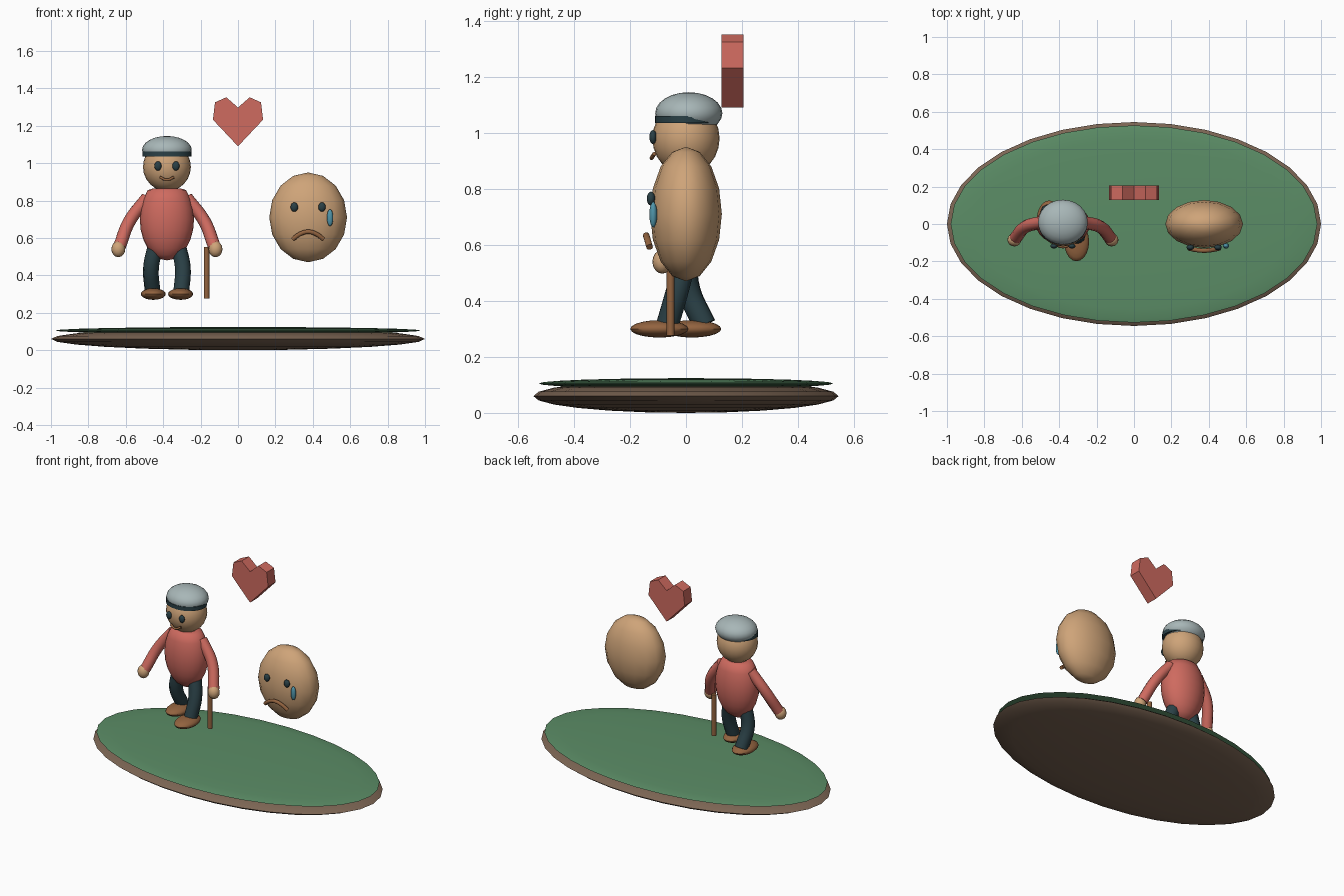
import bpy, bmesh
from math import radians

if "Cube" in bpy.data.objects:
    bpy.data.objects.remove(bpy.data.objects["Cube"])


def material(name, rgb):
    m = bpy.data.materials.new(name)
    m.diffuse_color = (*rgb, 1)
    m.use_nodes = True
    m.node_tree.nodes["Principled BSDF"].inputs["Base Color"].default_value = m.diffuse_color
    return m


SKIN = material("skin", (0.62, 0.37, 0.19))
RED = material("red", (0.62, 0.145, 0.115))
DARK = material("dark_teal", (0.023, 0.051, 0.061))
BROWN = material("brown", (0.29, 0.125, 0.05))
GREY = material("grey", (0.39, 0.47, 0.475))
GREEN = material("grass", (0.105, 0.266, 0.133))
EARTH = material("earth", (0.20, 0.13, 0.087))
BLUE = material("tear_blue", (0.08, 0.30, 0.40))


def finish(name, mat):
    ob = bpy.context.object
    ob.name = name
    ob.data.materials.clear()
    ob.data.materials.append(mat)
    bpy.ops.object.shade_smooth_by_angle(angle=radians(40))
    return ob


def ball(name, mat, loc, radii, seg=24, rings=12):
    bpy.ops.mesh.primitive_uv_sphere_add(segments=seg, ring_count=rings, radius=1, location=loc)
    bpy.context.object.scale = radii
    bpy.ops.object.transform_apply(location=False, rotation=False, scale=True)
    ob = finish(name, mat)
    bpy.ops.object.shade_smooth()
    return ob


def rod(name, mat, loc, radii, depth, sides=32):
    bpy.ops.mesh.primitive_cylinder_add(vertices=sides, radius=1, depth=depth, location=loc)
    bpy.context.object.scale = (radii[0], radii[1], 1)
    bpy.ops.object.transform_apply(location=False, rotation=False, scale=True)
    return finish(name, mat)


def tube(name, mat, points, radius):
    cu = bpy.data.curves.new(name, 'CURVE')
    cu.dimensions = '3D'
    cu.bevel_depth = radius
    cu.bevel_resolution = 3
    cu.resolution_u = 6
    cu.use_fill_caps = True
    sp = cu.splines.new('BEZIER')
    sp.bezier_points.add(len(points) - 1)
    for bp, p in zip(sp.bezier_points, points):
        bp.co = p
        bp.handle_left_type = bp.handle_right_type = 'AUTO'
    ob = bpy.data.objects.new(name, cu)
    bpy.context.collection.objects.link(ob)
    bpy.ops.object.select_all(action='DESELECT')
    bpy.context.view_layer.objects.active = ob
    ob.select_set(True)
    bpy.ops.object.convert(target='MESH')
    return finish(name, mat)


# ground: flattened earth and grass discs
ball("earth_base", EARTH, (0, 0, 0.06), (1, 0.545, 0.06), 32, 12)
ball("grass_top", GREEN, (0, 0, 0.105), (0.98, 0.527, 0.019), 32, 12)

# standing figure: body with flattened shoulders, head, cap
X = -0.38
body = ball("body", RED, (X, 0, 0.70), (0.145, 0.11, 0.22))
for v in body.data.vertices:
    v.co.z = min(v.co.z, 0.165)
ball("head", SKIN, (X, 0, 0.98), (0.128, 0.12, 0.13))
ball("cap", GREY, (X, 0.01, 1.07), (0.133, 0.12, 0.075))
rod("cap_band", DARK, (X, -0.001, 1.048), (0.131, 0.11), 0.026)

# paired parts; the right leg steps forward
for side, s, step in (("left", -1, 1), ("right", 1, -1)):
    ball(side + "_eye", DARK, (X + s * 0.048, -0.118, 0.985), (0.019, 0.013, 0.025), 16, 8)
    tube(side + "_arm", RED, [(X + s * 0.105, 0.01, 0.815), (X + s * 0.2, -0.015, 0.69),
                              (X + s * 0.253, -0.075, 0.555)], 0.034)
    ball(side + "_hand", SKIN, (X + s * 0.26, -0.085, 0.54), (0.037, 0.035, 0.043), 16, 8)
    tube(side + "_leg", DARK, [(X + s * 0.06, 0, 0.56), (X + s * 0.085, step * 0.02 - 0.01, 0.44),
                               (X + s * 0.077, step * 0.066, 0.315)], 0.042)
    foot_y = -0.095 if s > 0 else 0.022
    ball(side + "_shoe", BROWN, (X + s * 0.073, foot_y, 0.3), (0.067, 0.104, 0.031), 20, 10)

tube("smile", BROWN, [(X - 0.037, -0.113, 0.925), (X, -0.123, 0.91),
                      (X + 0.037, -0.113, 0.925)], 0.007)
rod("cane", BROWN, (-0.168, -0.055, 0.413), (0.015, 0.014), 0.275, 12)

# floating sad face
F = 0.375
ball("sad_face", SKIN, (F, 0, 0.71), (0.208, 0.128, 0.24), 16, 8)
for side, s in (("left", -1), ("right", 1)):
    ball("sad_%s_eye" % side, DARK, (F + s * 0.074, -0.125, 0.765), (0.02, 0.015, 0.025), 16, 8)
ball("tear", BLUE, (0.492, -0.117, 0.708), (0.017, 0.014, 0.046), 16, 8)
tube("frown", BROWN, [(F - 0.083, -0.13, 0.592), (F - 0.045, -0.138, 0.62), (F, -0.142, 0.633),
                      (F + 0.045, -0.138, 0.62), (F + 0.083, -0.13, 0.592)], 0.012)

# heart: faceted outline extruded in depth
half = [(0, 1.09), (0.134, 1.232), (0.123, 1.325), (0.062, 1.352)]
outline = half + [(0, 1.297)] + [(-x, z) for x, z in reversed(half[1:])]
bm = bmesh.new()
face = bm.faces.new([bm.verts.new((x, 0.127, z)) for x, z in outline])
top = bmesh.ops.extrude_face_region(bm, geom=[face])["geom"]
bmesh.ops.translate(bm, vec=(0, 0.078, 0),
                    verts=[v for v in top if isinstance(v, bmesh.types.BMVert)])
bmesh.ops.recalc_face_normals(bm, faces=bm.faces)
me = bpy.data.meshes.new("heart")
bm.to_mesh(me)
bm.free()
me.materials.append(RED)
bpy.context.collection.objects.link(bpy.data.objects.new("heart", me))
